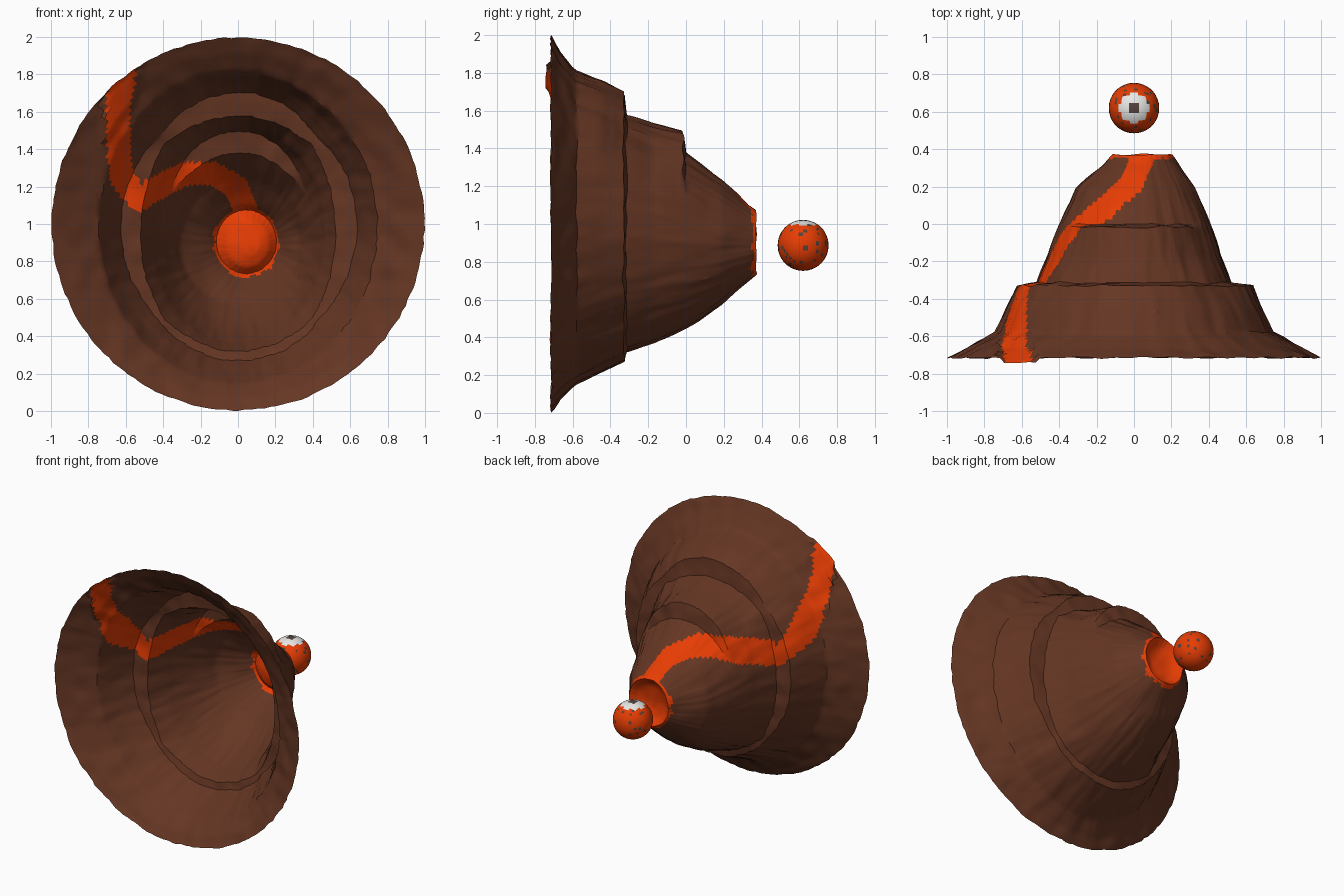
import bpy, bmesh, math, random
from mathutils import Vector, noise

if "Cube" in bpy.data.objects:
    bpy.data.objects.remove(bpy.data.objects["Cube"])

random.seed(4)

def mat(name, rgb):
    m = bpy.data.materials.new(name)
    m.diffuse_color = (*rgb, 1)
    m.use_nodes = True
    m.node_tree.nodes["Principled BSDF"].inputs["Base Color"].default_value = m.diffuse_color
    return m

rock = mat("brown rock", (0.13, 0.037, 0.017))
lava = mat("orange lava", (0.8, 0.046, 0.001))
white = mat("white", (0.8, 0.8, 0.78))
grey = mat("dark grey", (0.09, 0.055, 0.045))

def make_object(name, bm, mats):
    me = bpy.data.meshes.new(name)
    bm.to_mesh(me)
    bm.free()
    ob = bpy.data.objects.new(name, me)
    bpy.context.collection.objects.link(ob)
    for m in mats:
        me.materials.append(m)
    return ob

# Lava stream seen along the cone axis (x, z)
stream = [Vector(p) for p in [(-0.6, 1.88), (-0.635, 1.65), (-0.64, 1.4), (-0.62, 1.24),
          (-0.53, 1.13), (-0.42, 1.20), (-0.28, 1.27), (-0.14, 1.27), (-0.01, 1.2), (0.05, 1.05)]]

def stream_distance(x, z):
    p, best = Vector((x, z)), 9
    for a, b in zip(stream, stream[1:]):
        d = b - a
        t = max(0, min(1, (p - a).dot(d) / d.length_squared))
        best = min(best, (a + d * t - p).length)
    return best

# Cone shell: y, left, right, bottom, top, subdivisions to next ring
profile = [
    (-0.715, -1.00, 1.00, 0.00, 2.00, 4),
    (-0.67, -0.91, 0.91, 0.07, 1.92, 5),
    (-0.605, -0.79, 0.80, 0.13, 1.83, 2),
    (-0.58, -0.745, 0.745, 0.15, 1.81, 8),
    (-0.43, -0.675, 0.675, 0.225, 1.755, 6),
    (-0.33, -0.625, 0.635, 0.27, 1.70, 4),
    (-0.315, -0.52, 0.52, 0.32, 1.575, 8),
    (-0.16, -0.46, 0.46, 0.37, 1.53, 8),
    (-0.015, -0.415, 0.415, 0.43, 1.495, 4),
    (0.0, -0.40, 0.41, 0.435, 1.38, 8),
    (0.19, -0.31, 0.325, 0.575, 1.235, 8),
    (0.33, -0.155, 0.235, 0.70, 1.10, 3),
    (0.37, -0.115, 0.205, 0.735, 1.075, 4),
    (0.33, -0.06, 0.165, 0.77, 1.02, 4),
    (0.30, 0.04, 0.10, 0.84, 0.90, 1),
]
N = 180

def extents(y):
    y = max(-0.715, min(0.3699, y))
    for a, b in zip(profile[:13], profile[1:13]):
        if a[0] <= y <= b[0]:
            t = (y - a[0]) / (b[0] - a[0])
            return [a[q] + (b[q] - a[q]) * t for q in range(1, 5)]

def averaged(y):
    rows = [extents(y + d * 0.025) for d in range(-5, 6)]
    return [sum(col) / len(rows) for col in zip(*rows)]

def on_ellipse(e, c, s, k):
    return ((e[0] + e[1]) / 2 + (e[1] - e[0]) / 2 * c * k,
            (e[2] + e[3]) / 2 + (e[3] - e[2]) / 2 * s * k)

bm = bmesh.new()
rings, crater_start = [], None

def add_ring(y, e, edge, outside):
    ring = []
    # Terraces fade out on the diagonals
    fade = outside and -0.5 < y < 0.15
    soft = averaged(y) if fade else e
    for j in range(N):
        a = 2 * math.pi * j / N
        c, s = math.cos(a), math.sin(a)
        k = 1 + 0.014 * noise.noise((c * 9, s * 9, y * 2)) + 0.01 * noise.noise((c * 28, s * 28, y * 6))
        if edge:
            k = 1 - 0.008 * random.random()
        x, z = on_ellipse(e, c, s, k)
        if fade:
            w = 0.2 + 0.8 * abs(math.cos(2 * a)) ** 0.7 if y < -0.16 else max(0, min(1, (s - 0.45) * 3))
            blend = min(1, (y + 0.5) / 0.06, (0.15 - y) / 0.05) * (1 - w)
            if abs(y + 0.16) < 0.06:
                blend *= abs(y + 0.16) / 0.06
            x2, z2 = on_ellipse(soft, c, s, k)
            x, z = x + (x2 - x) * blend, z + (z2 - z) * blend
        yy = y + 0.012 * noise.noise((x * 9, z * 9, 3))
        if y < -0.62 and stream_distance(x, z) < 0.08:
            yy -= 0.025
        ring.append(bm.verts.new((x, yy, z)))
    rings.append(ring)

for k in range(len(profile) - 1):
    a, b = profile[k], profile[k + 1]
    if k == 12:
        crater_start = len(rings)
    for i in range(a[5]):
        t = i / a[5]
        row = [a[q] + (b[q] - a[q]) * t for q in range(5)]
        add_ring(row[0], row[1:], k == 0 and i == 0, k < 12)
add_ring(profile[-1][0], profile[-1][1:5], False, False)

# Colour the stream and the crater by position
for i in range(len(rings) - 1):
    for j in range(N):
        n = (j + 1) % N
        f = bm.faces.new((rings[i][j], rings[i + 1][j], rings[i + 1][n], rings[i][n]))
        c = f.calc_center_median()
        in_crater = i >= crater_start or c.y > 0.352 + 0.02 * noise.noise((c.x * 20, c.z * 20, 0))
        if in_crater or stream_distance(c.x, c.z) < 0.063:
            f.material_index = 1
floor = bm.faces.new(list(reversed(rings[-1])))
floor.material_index = 1
cone = make_object("volcano_cone", bm, [rock, lava])

# Floating speckled ball: a gridded cube blown up to a sphere, with a ring on top
bm = bmesh.new()
R = 0.135
bmesh.ops.create_cube(bm, size=2)
bmesh.ops.subdivide_edges(bm, edges=bm.edges[:], cuts=9, use_grid_fill=True)
for f in bm.faces:
    c = f.calc_center_median()
    d = math.hypot(c.x, c.y)
    if c.z > 0.99 and d < 0.2:
        f.material_index = 2
    elif c.z > 0.99 and d < 0.75:
        f.material_index = 1
    elif random.random() < 0.09:
        f.material_index = 2
for v in bm.verts:
    v.co = v.co.normalized() * R + Vector((0, 0.62, 0.887))
ball = make_object("speckled_ball", bm, [lava, white, grey])

# Smooth shading with sharp terrace edges
for ob in (cone, ball):
    bpy.ops.object.select_all(action='DESELECT')
    ob.select_set(True)
    bpy.context.view_layer.objects.active = ob
    bpy.ops.object.shade_smooth_by_angle(angle=math.radians(35))
